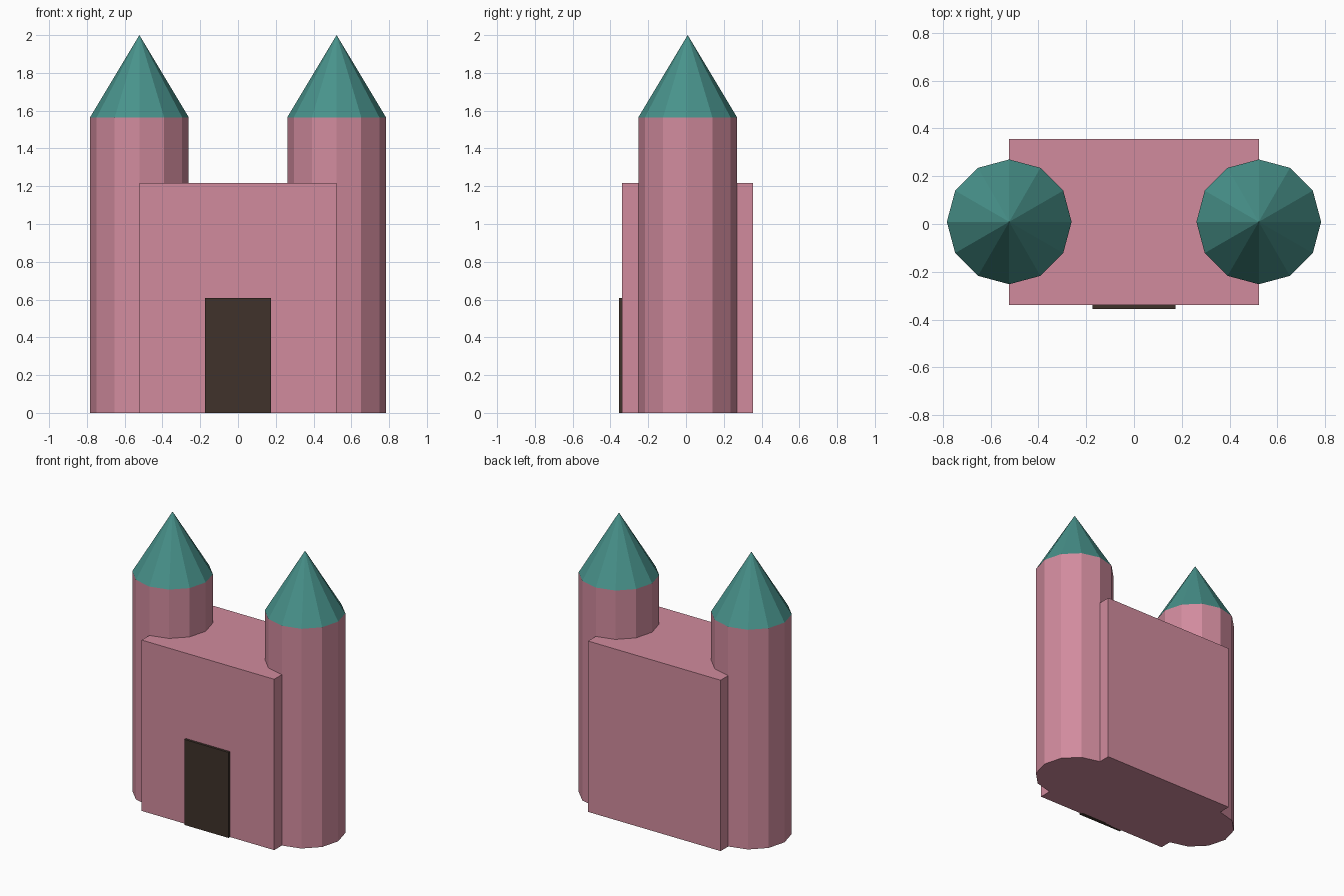
import bpy

if "Cube" in bpy.data.objects:
    bpy.data.objects.remove(bpy.data.objects["Cube"])

CENTRE_Y = 0.009


def material(name, rgb):
    mat = bpy.data.materials.new(name)
    mat.diffuse_color = (*rgb, 1.0)
    mat.use_nodes = True
    mat.node_tree.nodes["Principled BSDF"].inputs["Base Color"].default_value = mat.diffuse_color
    return mat


pink = material("pink_stone", (0.64, 0.26, 0.34))
teal = material("teal_roof", (0.065, 0.29, 0.26))
dark = material("dark_wood", (0.05, 0.032, 0.024))


def finish(name, mat):
    obj = bpy.context.object
    obj.name = obj.data.name = name
    obj.data.materials.append(mat)
    bpy.ops.object.transform_apply(location=False, rotation=False, scale=True)
    return obj


def box(name, x, y, z, mat):
    """Box spanning the given (min, max) ranges."""
    ranges = (x, y, z)
    bpy.ops.mesh.primitive_cube_add(size=1, location=[(a + b) / 2 for a, b in ranges])
    bpy.context.object.scale = [b - a for a, b in ranges]
    return finish(name, mat)


def round_part(name, x, r_bottom, r_top, z0, z1, mat):
    """Twelve-sided tower section or spire."""
    bpy.ops.mesh.primitive_cone_add(
        vertices=12, radius1=r_bottom, radius2=r_top, depth=z1 - z0,
        location=(x, CENTRE_Y, (z0 + z1) / 2))
    return finish(name, mat)


# Main keep and its door
box("keep", (-0.522, 0.522), (-0.338, 0.356), (0, 1.217), pink)
box("door", (-0.174, 0.174), (-0.355, -0.325), (0, 0.609), dark)

# Matching towers with pointed roofs
for side, x in (("left", -0.522), ("right", 0.522)):
    round_part(side + "_tower", x, 0.261, 0.261, 0, 1.565, pink)
    round_part(side + "_roof", x, 0.261, 0, 1.565, 2.0, teal)
